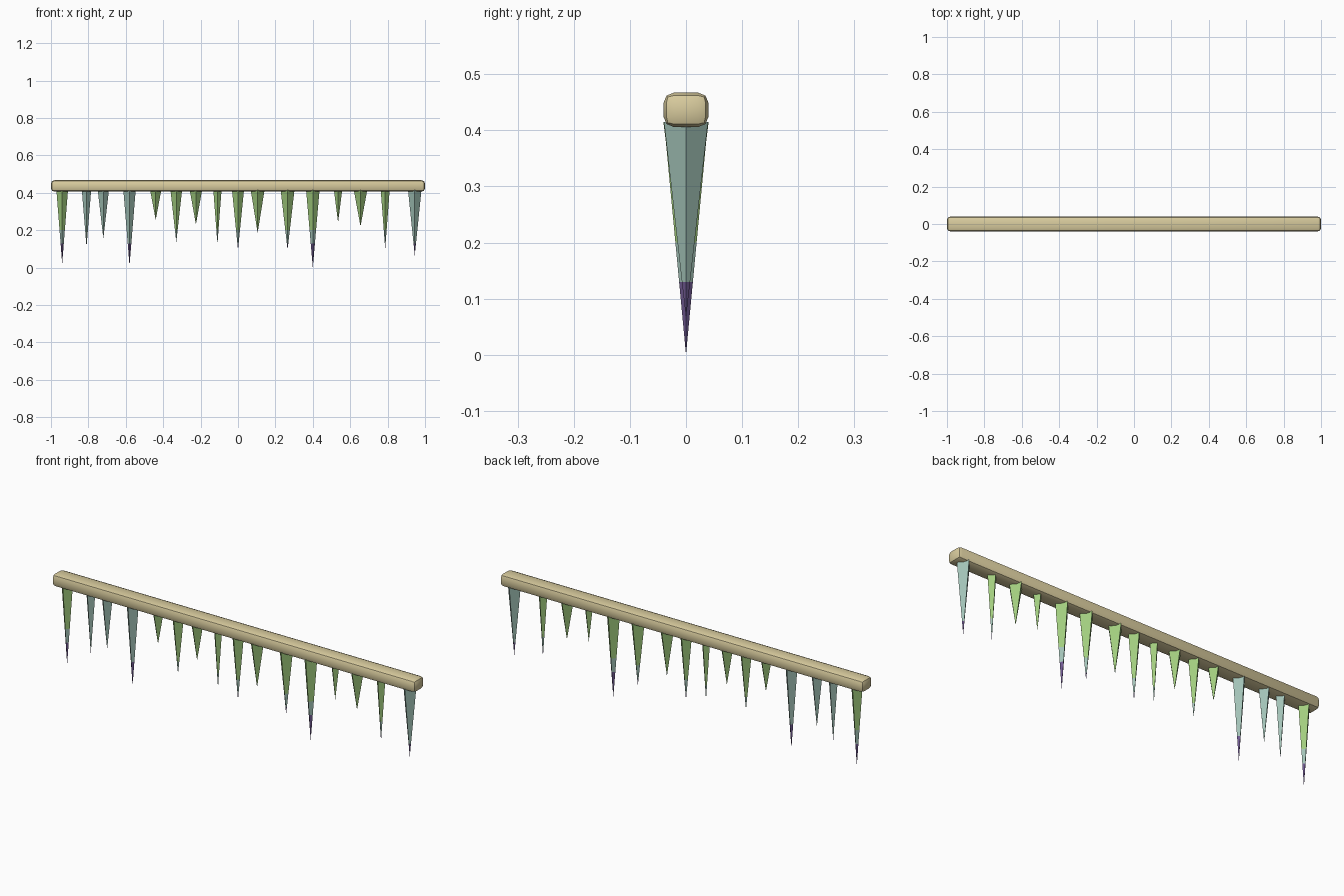
import bpy
import bmesh
from mathutils import Matrix, Vector

cube = bpy.data.objects.get("Cube")
if cube:
    bpy.data.objects.remove(cube, do_unlink=True)


def material(name, rgb):
    mat = bpy.data.materials.new(name)
    mat.use_nodes = True
    mat.diffuse_color = (*rgb, 1)
    mat.node_tree.nodes["Principled BSDF"].inputs["Base Color"].default_value = (*rgb, 1)
    return mat


BEAM = material("pale cream", (0.69, 0.60, 0.34))
GREEN = material("leaf green", (0.36, 0.61, 0.21))
TEAL = material("grey teal", (0.36, 0.54, 0.47))
PURPLE = material("dusk purple", (0.16, 0.10, 0.28))


def add_object(name, bm, mats):
    mesh = bpy.data.meshes.new(name)
    bm.to_mesh(mesh)
    bm.free()
    for mat in mats:
        mesh.materials.append(mat)
    obj = bpy.data.objects.new(name, mesh)
    bpy.context.collection.objects.link(obj)
    return obj


# Long rounded beam
bm = bmesh.new()
bmesh.ops.create_cube(bm, size=1)
bmesh.ops.scale(bm, vec=(2, 0.08, 0.061), verts=bm.verts)
bmesh.ops.translate(bm, vec=(0, 0, 0.4365), verts=bm.verts)
bmesh.ops.bevel(bm, geom=bm.edges[:], offset=0.018, segments=2,
                profile=0.5, affect='EDGES')
beam = add_object("beam", bm, [BEAM])
bpy.context.view_layer.objects.active = beam
beam.select_set(True)
bpy.ops.object.shade_smooth_by_angle(angle=0.6)
beam.select_set(False)

# Hanging spikes: colour changes at fixed heights
SPIKE_TOP, GREEN_END, TEAL_END = 0.415, 0.20, 0.13


def spike(number, x, tip, half_width, top_mat):
    bm = bmesh.new()
    height = SPIKE_TOP - tip
    bmesh.ops.create_cone(bm, cap_ends=True, segments=4, radius1=0,
                          radius2=half_width, depth=height)
    bmesh.ops.remove_doubles(bm, verts=bm.verts, dist=0.0001)
    place = Matrix.Translation((x, 0, tip + height / 2)) @ Matrix.Diagonal((1, 1.09, 1, 1))
    bmesh.ops.transform(bm, matrix=place, verts=bm.verts)
    for cut in (GREEN_END, TEAL_END):
        bmesh.ops.bisect_plane(bm, geom=bm.verts[:] + bm.edges[:] + bm.faces[:],
                               plane_co=Vector((0, 0, cut)), plane_no=Vector((0, 0, 1)))
    for face in bm.faces:
        z = face.calc_center_median().z
        face.material_index = 0 if z > GREEN_END else 1 if z > TEAL_END else 2
    bmesh.ops.recalc_face_normals(bm, faces=bm.faces[:])
    add_object(f"spike_{number}", bm, [top_mat, TEAL, PURPLE])


# Position along the beam, tip height, half width, colour of the upper part
spikes = [
    (-0.94, 0.02, 0.031, GREEN), (-0.81, 0.11, 0.025, TEAL),
    (-0.72, 0.155, 0.03, TEAL), (-0.58, 0.01, 0.033, TEAL),
    (-0.44, 0.255, 0.03, GREEN), (-0.33, 0.135, 0.031, GREEN),
    (-0.225, 0.23, 0.033, GREEN), (-0.11, 0.125, 0.022, GREEN),
    (0.0, 0.095, 0.032, GREEN), (0.105, 0.185, 0.037, GREEN),
    (0.265, 0.095, 0.037, GREEN), (0.4, 0.0, 0.036, GREEN),
    (0.535, 0.24, 0.022, GREEN), (0.655, 0.22, 0.036, GREEN),
    (0.787, 0.1, 0.024, GREEN), (0.945, 0.065, 0.036, TEAL),
]
for i, values in enumerate(spikes, 1):
    spike(i, *values)
